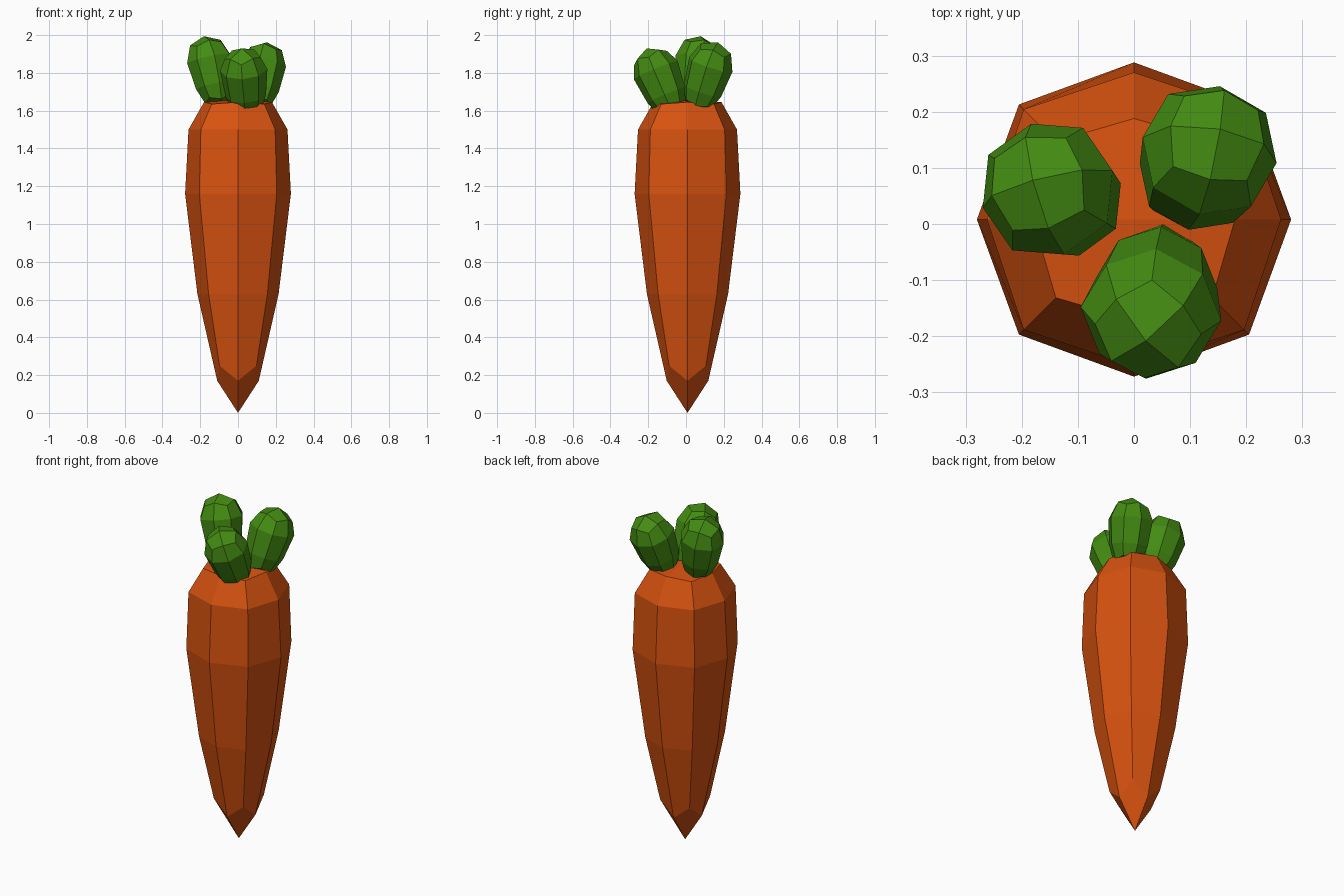
import bpy, bmesh, math
from mathutils import Vector

if "Cube" in bpy.data.objects:
    bpy.data.objects.remove(bpy.data.objects["Cube"])


def material(name, rgb):
    m = bpy.data.materials.new(name)
    m.diffuse_color = (*rgb, 1)
    m.use_nodes = True
    m.node_tree.nodes["Principled BSDF"].inputs["Base Color"].default_value = m.diffuse_color
    return m


def faceted_lobe(name, rings, bottom, top, mat):
    """Eight-sided closed shape; rings: (straight r, straight z, diagonal r, diagonal z)."""
    bm = bmesh.new()
    loops = []
    for rs, zs, rd, zd in rings:
        loop = []
        for i in range(8):
            r, z = (rd, zd) if i % 2 else (rs, zs)
            a = i * math.pi / 4
            loop.append(bm.verts.new((r * math.cos(a), r * math.sin(a), z)))
        loops.append(loop)
    for lo, hi in zip(loops, loops[1:]):
        for i in range(8):
            j = (i + 1) % 8
            bm.faces.new((lo[i], lo[j], hi[j], hi[i]))
    # Each end closes with four quads meeting at a pole
    for loop, z in ((loops[0], bottom), (loops[-1], top)):
        pole = bm.verts.new((0, 0, z))
        for i in range(0, 8, 2):
            bm.faces.new((pole, loop[i], loop[i + 1], loop[(i + 2) % 8]))
    bmesh.ops.recalc_face_normals(bm, faces=bm.faces)
    mesh = bpy.data.meshes.new(name)
    bm.to_mesh(mesh)
    bm.free()
    mesh.materials.append(mat)
    obj = bpy.data.objects.new(name, mesh)
    bpy.context.collection.objects.link(obj)
    return obj


orange = material("carrot orange", (0.68, 0.085, 0.005))
green = material("leaf green", (0.057, 0.26, 0.006))

# Tapered root
root = faceted_lobe("carrot_root", [
    (0.11, 0.17, 0.138, 0.25),
    (0.215, 0.63, 0.22, 0.63),
    (0.28, 1.16, 0.29, 1.16),
    (0.262, 1.5, 0.278, 1.5),
    (0.18, 1.645, 0.197, 1.635),
], 0.0, 1.66, orange)
root.location.y = 0.008

# Three stubby leaves leaning outwards: centre, lean direction, spin
leaf_rings = [
    (0.072, -0.165, 0.085, -0.145),
    (0.105, -0.08, 0.108, -0.08),
    (0.122, 0.065, 0.126, 0.065),
    (0.085, 0.155, 0.095, 0.135),
]
leaves = [
    ("left_leaf", (-0.14, 0.054, 1.81), (-0.22, 0.13, 1), 15),
    ("right_leaf", (0.125, 0.112, 1.783), (0.16, 0.32, 1), -10),
    ("front_leaf", (0.035, -0.135, 1.755), (-0.08, -0.42, 1), 40),
]
for name, centre, lean, spin in leaves:
    leaf = faceted_lobe(name, leaf_rings, -0.185, 0.19, green)
    tilt = Vector((0, 0, 1)).rotation_difference(Vector(lean).normalized())
    turn = Vector((0, 0, 1))
    leaf.rotation_mode = 'QUATERNION'
    from_spin = Vector((1, 0, 0)).rotation_difference(
        Vector((math.cos(math.radians(spin)), math.sin(math.radians(spin)), 0)))
    leaf.rotation_quaternion = tilt @ from_spin
    leaf.location = centre
